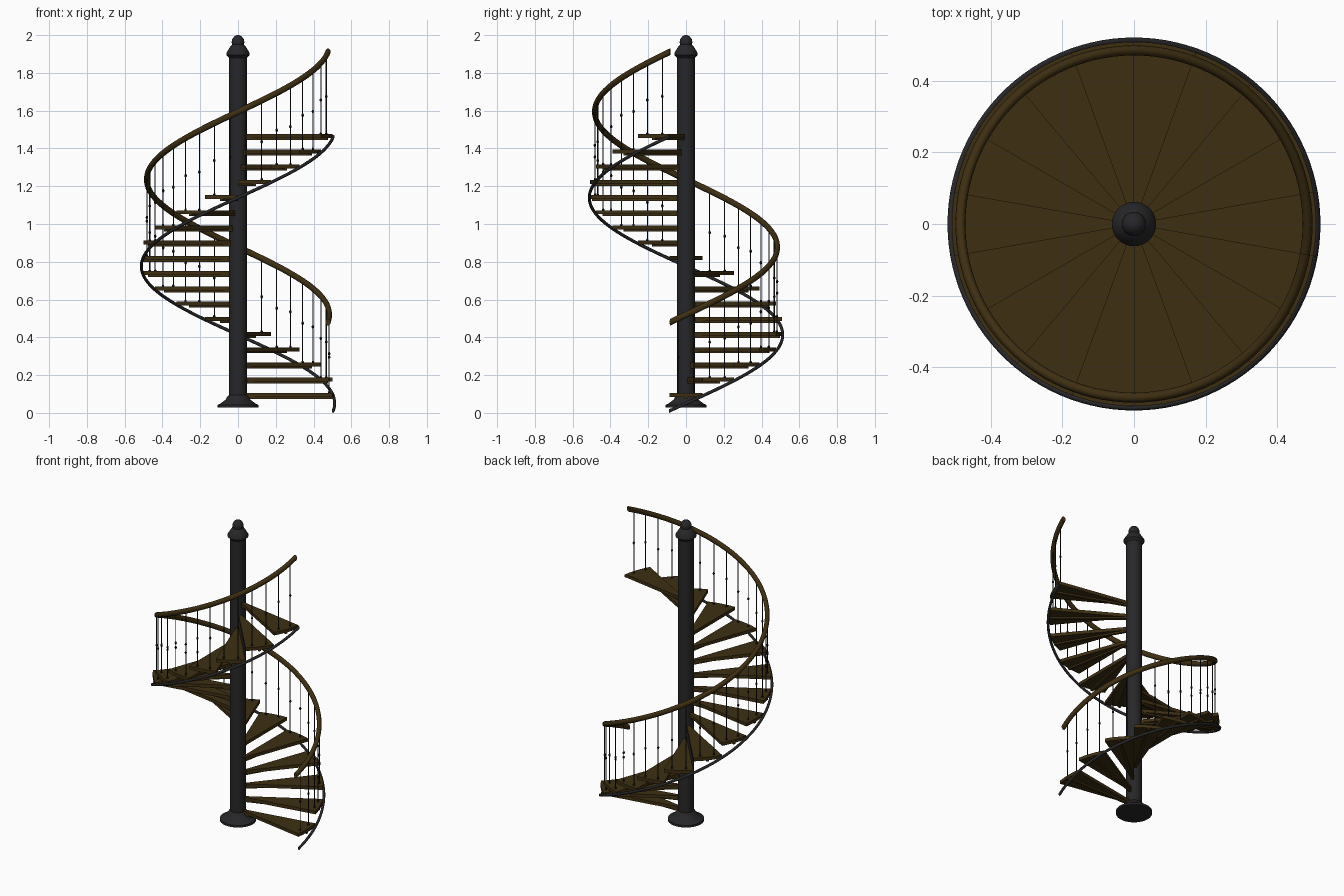
import bpy, bmesh, math

if "Cube" in bpy.data.objects:
    bpy.data.objects.remove(bpy.data.objects["Cube"])

STEPS = 18
STEP_ANGLE = math.radians(20)
START = math.radians(-10)
RISE = 0.0806


def material(name, rgb):
    m = bpy.data.materials.new(name)
    m.diffuse_color = (*rgb, 1)
    m.use_nodes = True
    m.node_tree.nodes["Principled BSDF"].inputs["Base Color"].default_value = m.diffuse_color
    return m


WOOD = material("dark brown wood", (0.048, 0.028, 0.006))
IRON = material("charcoal iron", (0.02, 0.02, 0.022))
BLACK = material("black iron", (0.01, 0.01, 0.01))


def finish(bm, name, mat, smooth=True):
    bmesh.ops.recalc_face_normals(bm, faces=bm.faces)
    me = bpy.data.meshes.new(name)
    bm.to_mesh(me)
    bm.free()
    me.materials.append(mat)
    ob = bpy.data.objects.new(name, me)
    bpy.context.collection.objects.link(ob)
    if smooth:
        bpy.ops.object.select_all(action='DESELECT')
        ob.select_set(True)
        bpy.context.view_layer.objects.active = ob
        bpy.ops.object.shade_smooth_by_angle(angle=math.radians(35))
    return ob


def skin(bm, rings):
    """Join equal-sized closed rings of points and cap both ends."""
    vs = [[bm.verts.new(p) for p in ring] for ring in rings]
    n = len(vs[0])
    for a, b in zip(vs, vs[1:]):
        for i in range(n):
            j = (i + 1) % n
            bm.faces.new((a[i], a[j], b[j], b[i]))
    bm.faces.new(vs[0][::-1])
    bm.faces.new(vs[-1])


def lathe(bm, profile, x=0, y=0, sides=32):
    skin(bm, [[(x + r * math.cos(2 * math.pi * k / sides),
                y + r * math.sin(2 * math.pi * k / sides), z) for k in range(sides)]
              for r, z in profile])


def helix(name, mat, radius, z0, z1, half_w, half_h, sides=12, segs=108):
    bm = bmesh.new()
    rings = []
    for s in range(segs + 1):
        t = s / segs
        a = START + t * 2 * math.pi
        ring = []
        for k in range(sides):
            p = 2 * math.pi * k / sides
            r = radius + half_w * math.cos(p)
            ring.append((r * math.cos(a), r * math.sin(a),
                         z0 + t * (z1 - z0) + half_h * math.sin(p)))
        rings.append(ring)
    skin(bm, rings)
    return finish(bm, name, mat)


def rail_z(a):
    return 0.48 + (a - START) / (2 * math.pi) * 1.432


# central post with flared foot and finial
bm = bmesh.new()
lathe(bm, [(0.108, 0.028), (0.108, 0.042), (0.092, 0.05), (0.066, 0.07), (0.055, 0.088),
           (0.047, 0.095), (0.047, 1.88), (0.062, 1.895), (0.062, 1.905), (0.05, 1.925),
           (0.037, 1.945), (0.03, 1.95), (0.034, 1.962), (0.031, 1.978), (0.02, 1.993),
           (0.006, 2.0)])
finish(bm, "central_post", IRON)

# outer stringer and handrail
helix("outer_stringer", IRON, 0.512, 0.01, 1.462, 0.008, 0.0095)
helix("handrail", WOOD, 0.484, 0.48, 1.912, 0.014, 0.018)

for i in range(STEPS):
    a0 = START + i * STEP_ANGLE
    mid = a0 + STEP_ANGLE / 2
    z = 0.095 + i * RISE

    # wedge tread
    outline = [(0.04, a0 + STEP_ANGLE), (0.04, a0)]
    outline += [(0.508, a0 + STEP_ANGLE * k / 6) for k in range(7)]
    bm = bmesh.new()
    skin(bm, [[(r * math.cos(a), r * math.sin(a), h) for r, a in outline]
              for h in (z - 0.0105, z + 0.0105)])
    finish(bm, f"tread_{i + 1}", WOOD, smooth=False)

    # support rib under the tread
    bm = bmesh.new()
    c, s = math.cos(mid), math.sin(mid)
    skin(bm, [[(r * c - w * s, r * s + w * c, h) for w, h in
               ((-0.008, z - 0.021), (0.008, z - 0.021), (0.008, z - 0.009), (-0.008, z - 0.009))]
              for r in (0.04, 0.505)])
    finish(bm, f"tread_rib_{i + 1}", WOOD, smooth=False)

    # two balusters with a small knob and foot
    bm = bmesh.new()
    for off in (-5, 5):
        a = mid + math.radians(off)
        b, t = z + 0.0105, rail_z(a)
        m = b + (t - b) * 0.48
        r = 0.003
        lathe(bm, [(0.006, b - 0.002), (0.006, b + 0.006), (r, b + 0.009), (r, m - 0.009),
                   (0.0065, m - 0.003), (0.0065, m + 0.003), (r, m + 0.009), (r, t)],
              0.484 * math.cos(a), 0.484 * math.sin(a), 8)
    finish(bm, f"balusters_{i + 1}", BLACK)
